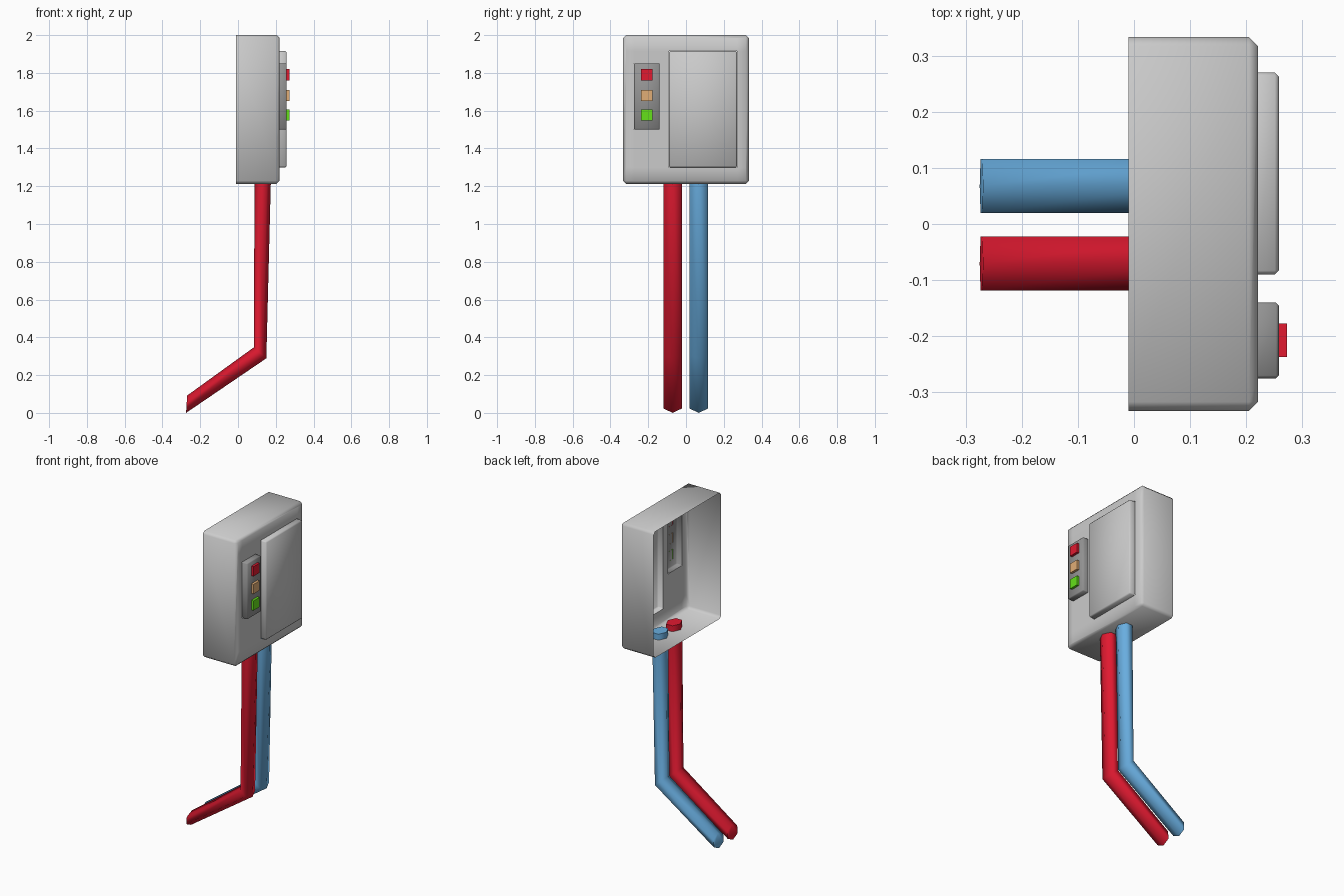
import bpy, bmesh, math
from mathutils import Vector

if "Cube" in bpy.data.objects:
    bpy.data.objects.remove(bpy.data.objects["Cube"])


def material(name, rgb):
    m = bpy.data.materials.new(name)
    m.diffuse_color = (*rgb, 1)
    m.use_nodes = True
    m.node_tree.nodes["Principled BSDF"].inputs["Base Color"].default_value = m.diffuse_color
    return m


RED = material("red", (0.75, 0.01, 0.03))
BLUE = material("blue", (0.14, 0.42, 0.74))
ORANGE = material("orange", (0.75, 0.42, 0.18))
GREEN = material("green", (0.13, 0.75, 0.01))
DARK = material("dark_grey", (0.3, 0.3, 0.3))


def finish(bm, name, mat=None, angle=50):
    bmesh.ops.recalc_face_normals(bm, faces=bm.faces)
    me = bpy.data.meshes.new(name)
    bm.to_mesh(me)
    bm.free()
    ob = bpy.data.objects.new(name, me)
    bpy.context.collection.objects.link(ob)
    if mat:
        me.materials.append(mat)
    bpy.ops.object.select_all(action='DESELECT')
    ob.select_set(True)
    bpy.context.view_layer.objects.active = ob
    bpy.ops.object.shade_smooth_by_angle(angle=math.radians(angle))
    return ob


def open_box(x, y, z, bevel):
    """Thin box shell without its -x face, all remaining edges chamfered."""
    bm = bmesh.new()
    bmesh.ops.create_cube(bm, size=1)
    for v in bm.verts:
        v.co = [lo + (hi - lo) * (c + 0.5) for c, (lo, hi) in zip(v.co, (x, y, z))]
    bm.normal_update()
    back = [f for f in bm.faces if f.normal.x < -0.9]
    bmesh.ops.delete(bm, geom=back, context='FACES')
    if bevel:
        edges = [e for e in bm.edges if not e.is_boundary]
        bmesh.ops.bevel(bm, geom=edges, offset=bevel, segments=1,
                        affect='EDGES', profile=0.5)
    bm.normal_update()
    return bm


DOOR = ((-0.09, 0.27), (1.30, 1.915))
PANEL = ((-0.275, -0.14), (1.50, 1.85))

# Housing: open at the back, front plate cut out behind the door and the panel
bm = open_box((-0.01, 0.221), (-0.333, 0.333), (1.213, 2.0), 0.016)
for i, axis in enumerate((Vector((0, 1, 0)), Vector((0, 0, 1)))):
    for c in DOOR[i] + PANEL[i]:
        faces = [f for f in bm.faces if f.normal.x > 0.99]
        geom = set(faces)
        for f in faces:
            geom.update(f.edges, f.verts)
        bmesh.ops.bisect_plane(bm, geom=list(geom), plane_co=axis * c, plane_no=axis)
        bm.normal_update()
holes = []
for f in bm.faces:
    c = f.calc_center_median()
    if f.normal.x > 0.99 and any(y[0] < c.y < y[1] and z[0] < c.z < z[1]
                                 for y, z in (DOOR, PANEL)):
        holes.append(f)
bmesh.ops.delete(bm, geom=holes, context='FACES')
finish(bm, "housing")

# Raised door and button panel
finish(open_box((0.221, 0.258), *DOOR, 0.007), "door")
finish(open_box((0.221, 0.258), *PANEL, 0.005), "button_panel", DARK)

# Three square buttons
for name, z, mat in (("top", 1.79, RED), ("middle", 1.68, ORANGE), ("bottom", 1.577, GREEN)):
    finish(open_box((0.257, 0.273), (-0.237, -0.177), (z - 0.03, z + 0.03), 0),
           name + "_button", mat)

# Cables: six-sided tubes through three rings, given as centre and half width in x-z
RINGS = (((0.131, 1.25), (0.0435, 0)),
         ((0.117, 0.318), (0.033, -0.029)),
         ((-0.272, 0.046), (-0.003, -0.046)))
for name, y, mat in (("red_cable", -0.0705, RED), ("blue_cable", 0.0675, BLUE)):
    bm = bmesh.new()
    rings = []
    for (cx, cz), (hx, hz) in RINGS:
        ring = []
        for k in range(6):
            a = k * math.pi / 3
            s = math.sin(a) / math.sin(math.pi / 3)
            ring.append(bm.verts.new((cx + hx * math.cos(a), y + 0.048 * s,
                                      cz + hz * math.cos(a))))
        rings.append(ring)
    for a, b in zip(rings, rings[1:]):
        for k in range(6):
            j = (k + 1) % 6
            bm.faces.new((a[k], a[j], b[j], b[k]))
    bm.faces.new(rings[0])
    bm.faces.new(rings[-1])
    finish(bm, name, mat, 70)
